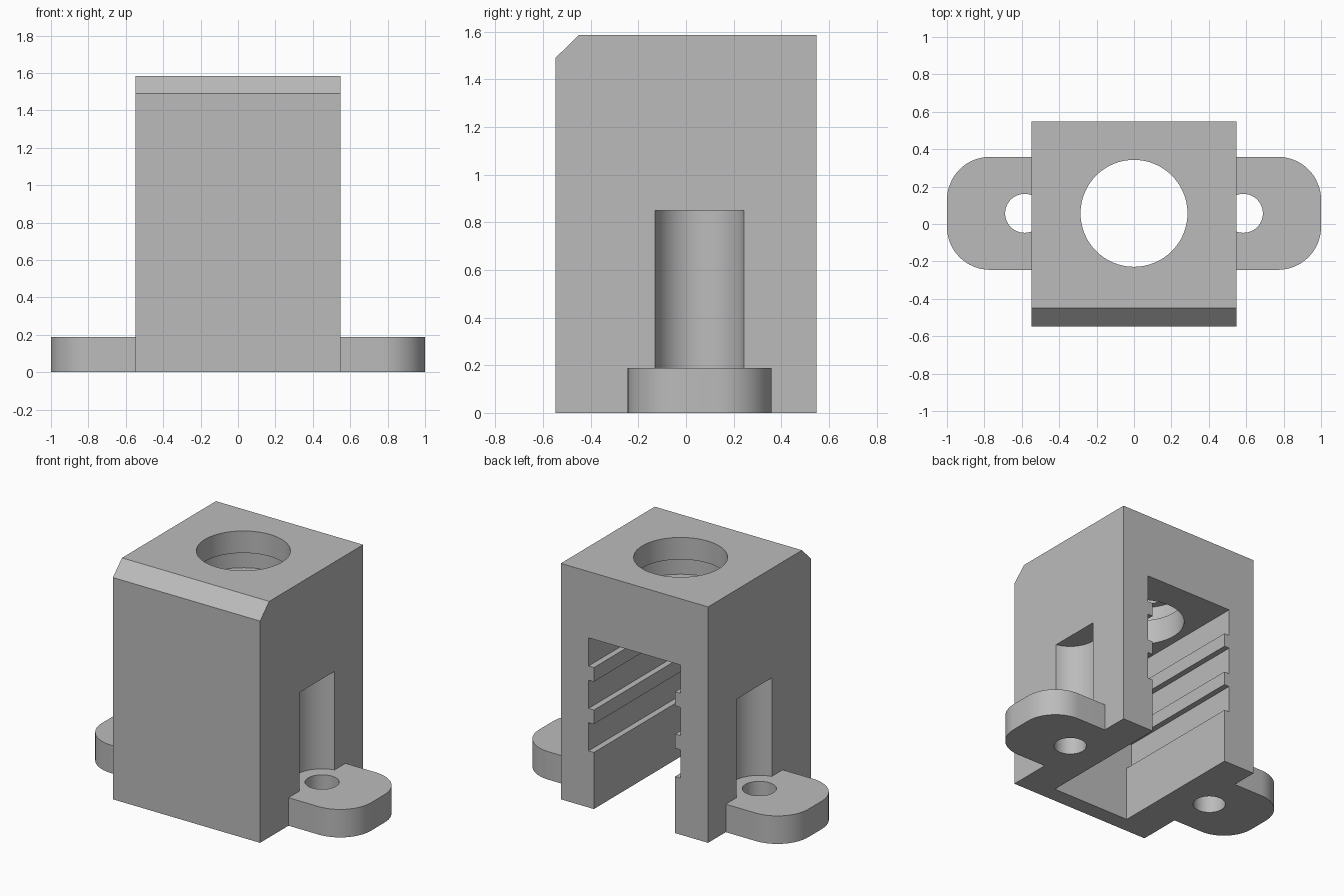
import bpy, bmesh, math
from mathutils import Matrix

if "Cube" in bpy.data.objects:
    bpy.data.objects.remove(bpy.data.objects["Cube"])

HALF, HEIGHT = 0.547, 1.585      # housing
AXIS_Y = 0.057                   # shared axis of bore, lugs and slot
LUG_TOP, LUG_HALF, LUG_R = 0.188, 0.302, 0.23
SCREW_X = 0.585

grey = bpy.data.materials.new("plain grey")
grey.use_nodes = True
grey.diffuse_color = (0.5, 0.5, 0.5, 1)
grey.node_tree.nodes["Principled BSDF"].inputs["Base Color"].default_value = (0.5, 0.5, 0.5, 1)


def extrude(name, outline, place, start, end):
    """Solid from a 2D outline; place(u, v, w) maps it into space."""
    bm = bmesh.new()
    face = bm.faces.new([bm.verts.new(place(u, v, start)) for u, v in outline])
    moved = bmesh.ops.extrude_face_region(bm, geom=[face])["geom"]
    shift = place(0, 0, end - start)
    bmesh.ops.translate(bm, vec=shift, verts=[g for g in moved if isinstance(g, bmesh.types.BMVert)])
    return finish(name, bm)


def cylinder(name, x, y, radius, z0, z1):
    bm = bmesh.new()
    bmesh.ops.create_cone(bm, cap_ends=True, segments=64, radius1=radius, radius2=radius,
                          depth=z1 - z0, matrix=Matrix.Translation((x, y, (z0 + z1) / 2)))
    return finish(name, bm)


def finish(name, bm):
    bmesh.ops.recalc_face_normals(bm, faces=bm.faces)
    mesh = bpy.data.meshes.new(name)
    bm.to_mesh(mesh)
    bm.free()
    mesh.materials.append(grey)
    obj = bpy.data.objects.new(name, mesh)
    bpy.context.collection.objects.link(obj)
    return obj


def combine(target, tool, operation):
    mod = target.modifiers.new(operation, 'BOOLEAN')
    mod.operation, mod.object, mod.solver = operation, tool, 'EXACT'
    bpy.context.view_layer.objects.active = target
    bpy.ops.object.modifier_apply(modifier=mod.name)
    bpy.data.objects.remove(tool)


# Housing block with chamfered front top edge
side = [(-HALF, 0), (HALF, 0), (HALF, HEIGHT), (-HALF + 0.097, HEIGHT), (-HALF, HEIGHT - 0.095)]
housing = extrude("housing", side, lambda u, v, w: (w, u, v), -HALF, HALF)

# Screw head recesses in both sides
for s in (-1, 1):
    combine(housing, cylinder("recess", s * SCREW_X, AXIS_Y, 0.19, 0.1, 0.85), 'DIFFERENCE')

# Rounded mounting plate forming the two lugs
plate = []
for k, (sx, sy) in enumerate([(1, 1), (-1, 1), (-1, -1), (1, -1)]):
    for i in range(17):
        a = (k + i / 16) * math.pi / 2
        plate.append((sx * (1 - LUG_R) + LUG_R * math.cos(a),
                      AXIS_Y + sy * (LUG_HALF - LUG_R) + LUG_R * math.sin(a)))
combine(housing, extrude("lugs", plate, lambda u, v, w: (u, v, w), 0, LUG_TOP), 'UNION')

# Stepped slot open at the back and bottom, with ribs along its walls
narrow, wide = 0.302, 0.342
steps = [(narrow, -0.1), (narrow, 0.38), (wide, 0.38), (wide, 0.57), (narrow, 0.57),
         (narrow, 0.665), (wide, 0.665), (wide, 0.855), (narrow, 0.855),
         (narrow, 0.95), (wide, 0.95), (wide, 1.14)]
slot = steps + [(-x, z) for x, z in reversed(steps)]
combine(housing, extrude("slot", slot, lambda u, v, w: (u, w, v), -0.433, 0.7), 'DIFFERENCE')

# Top bore with inner ring groove
combine(housing, cylinder("bore", 0, AXIS_Y, 0.286, 1.05, 1.7), 'DIFFERENCE')
combine(housing, cylinder("groove", 0, AXIS_Y, 0.335, 1.315, 1.437), 'DIFFERENCE')

# Screw holes
for s in (-1, 1):
    combine(housing, cylinder("screw_hole", s * SCREW_X, AXIS_Y, 0.104, -0.1, 0.3), 'DIFFERENCE')

# Smooth curved walls, keep edges crisp
housing.select_set(True)
bpy.context.view_layer.objects.active = housing
bpy.ops.object.shade_smooth_by_angle(angle=math.radians(30))
